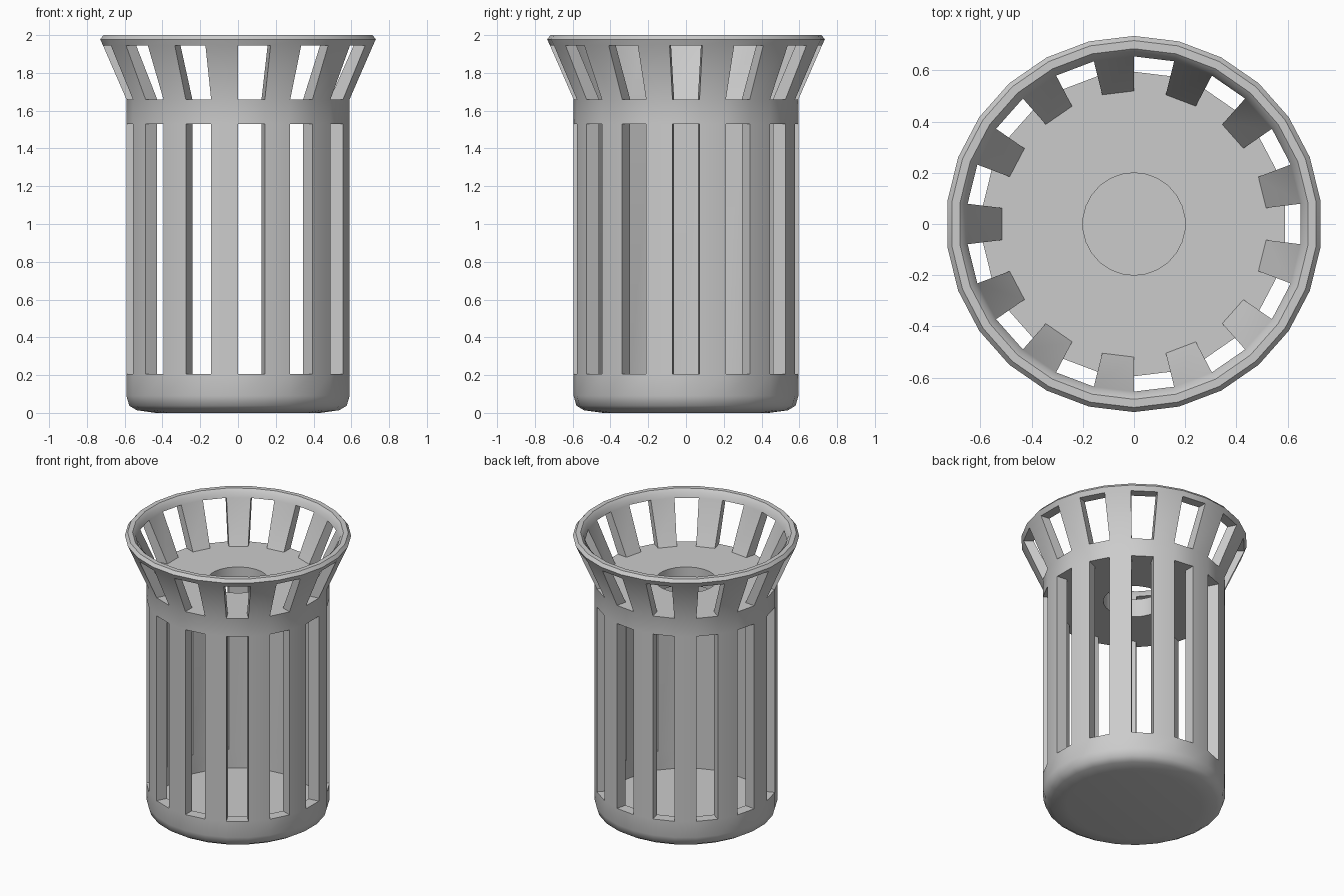
import bpy, bmesh, math

if "Cube" in bpy.data.objects:
    bpy.data.objects.remove(bpy.data.objects["Cube"])

SIDES = 26
bm = bmesh.new()
verts, faces = {}, {}


def vert(r, z, j):
    j = j % SIDES if r > 0 else 0
    key = (r, z, j)
    if key not in verts:
        a = math.pi / 2 + math.tau * j / SIDES
        verts[key] = bm.verts.new((r * math.cos(a), r * math.sin(a), z))
    return verts[key]


def face(points):
    vs = list(dict.fromkeys(points))
    if len(vs) < 3:
        return
    key = frozenset(vs)
    if key in faces:            # shared wall between two solid cells: remove it
        bm.faces.remove(faces.pop(key))
    else:
        faces[key] = bm.faces.new(vs)


def ring(section, step=1):
    """Sweep an (r, z) section round the axis; step 2 leaves every other side open."""
    n = len(section)
    for j in range(0, SIDES, step):
        a = [vert(r, z, j) for r, z in section]
        b = [vert(r, z, j + 1) for r, z in section]
        face(a)
        face(b)
        for i in range(n):
            k = (i + 1) % n
            face([a[i], a[k], b[k], b[i]])


RI, RO = 0.52, 0.595
# floor and rounded base wall
ring([(0, 0), (0.44, 0), (RI, 0.07), (0, 0.07)])
ring([(0.44, 0), (0.54, 0.014), (0.58, 0.038), (RO, 0.09),
      (RO, 0.205), (RI, 0.205), (RI, 0.07)])
# upright slats
ring([(RI, 0.205), (RO, 0.205), (RO, 1.53), (RI, 1.53)], 2)
# shelf with round opening, and the collar around it
ring([(0.2, 1.53), (RI, 1.53), (RI, 1.66), (0.2, 1.66)])
ring([(RI, 1.53), (RO, 1.53), (RO, 1.66), (RI, 1.66)])
# flared slats
ring([(RI, 1.66), (RO, 1.66), (0.72, 1.945), (0.655, 1.945)], 2)
# rounded rim
ring([(0.655, 1.945), (0.72, 1.945), (0.735, 1.978), (0.717, 2),
      (0.685, 2), (0.665, 1.98)])

bmesh.ops.recalc_face_normals(bm, faces=bm.faces)
mesh = bpy.data.meshes.new("slatted_bin")
bm.to_mesh(mesh)
bm.free()
obj = bpy.data.objects.new("slatted_bin", mesh)
bpy.context.collection.objects.link(obj)
bpy.context.view_layer.objects.active = obj
obj.select_set(True)
bpy.ops.object.shade_smooth_by_angle(angle=math.radians(45))
